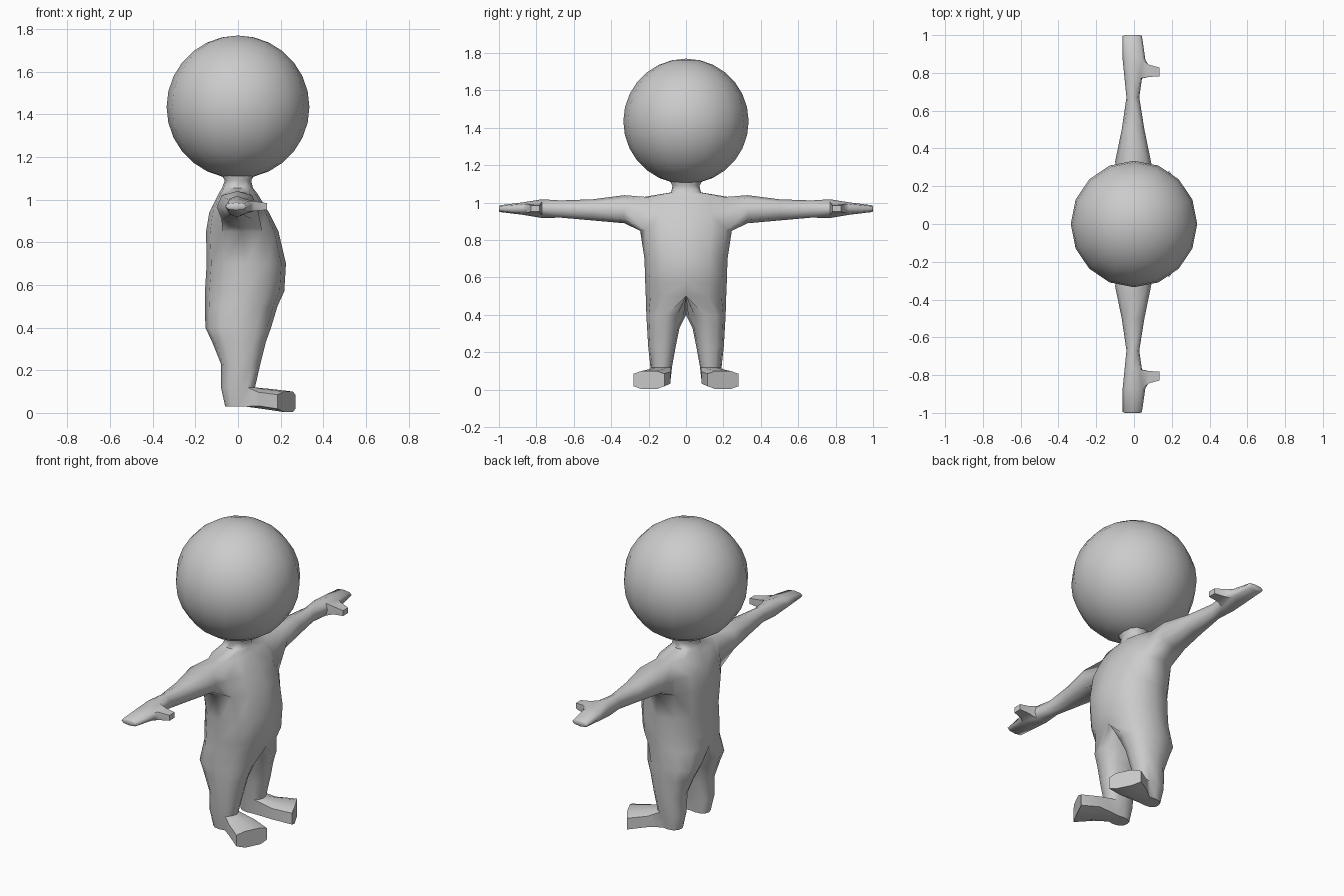
import bpy, bmesh, math
from mathutils import Vector

if "Cube" in bpy.data.objects:
    bpy.data.objects.remove(bpy.data.objects["Cube"])

skin = bpy.data.materials.new("plain grey")
skin.diffuse_color = (0.6, 0.6, 0.6, 1)
skin.use_nodes = True
skin.node_tree.nodes["Principled BSDF"].inputs["Base Color"].default_value = skin.diffuse_color


def finish(obj, angle):
    obj.data.materials.append(skin)
    bpy.ops.object.select_all(action='DESELECT')
    obj.select_set(True)
    bpy.context.view_layer.objects.active = obj
    bpy.ops.object.shade_smooth_by_angle(angle=math.radians(angle))


# Head
bpy.ops.mesh.primitive_uv_sphere_add(segments=16, ring_count=14, radius=0.335, location=(0, 0, 1.435))
head = bpy.context.object
head.name = "head"
finish(head, 60)

bm = bmesh.new()


def bridge(a, b):
    n = len(a)
    return [bm.faces.new((a[i], a[(i + 1) % n], b[(i + 1) % n], b[i])) for i in range(n)]


def add_loop(points):
    return [bm.verts.new(p) for p in points]


def power(v, e):
    return math.copysign(abs(v) ** e, v)


# One half of the legs and torso: z, back x, front x, inner y, centre y, outer y
sections = [
    (0.03, -0.06, 0.06, 0.085, 0.125, 0.175),
    (0.12, -0.08, 0.08, 0.075, 0.125, 0.19),
    (0.23, -0.08, 0.105, 0.055, 0.12, 0.202),
    (0.33, -0.12, 0.13, 0.035, 0.11, 0.208),
    (0.40, -0.153, 0.155, 0.0, 0.10, 0.212),
    (0.50, -0.155, 0.185, 0.0, 0.0, 0.215),
    (0.57, -0.155, 0.217, 0.0, 0.0, 0.218),
    (0.70, -0.147, 0.225, 0.0, 0.0, 0.222),
    (0.85, -0.15, 0.19, 0.0, 0.0, 0.245),
    (0.94, -0.135, 0.145, 0.0, 0.0, 0.24),
    (1.03, -0.09, 0.09, 0.0, 0.0, 0.23),
    (1.055, -0.075, 0.07, 0.0, 0.0, 0.08),
    (1.09, -0.062, 0.062, 0.0, 0.0, 0.072),
    (1.14, -0.09, 0.09, 0.0, 0.0, 0.10),
]
rings = []
for z, xb, xf, yi, yc, yo in sections:
    ring = []
    for k in range(12):
        a = math.radians(-90 + 30 * k)
        s, c = power(math.sin(a), 0.85), power(math.cos(a), 0.85)
        x = (xb + xf) / 2 + (xf - xb) / 2 * s
        y = yc + c * ((yo - yc) if c > 0 else (yc - yi))
        ring.append((x, 0 if abs(y) < 1e-4 else y, z))
    rings.append(add_loop(ring))

for r in range(len(rings) - 1):
    for k in range(12):
        foot_hole = r == 0 and 4 <= k <= 7
        arm_hole = r in (8, 9) and k in (2, 3)
        if foot_hole or arm_hole:
            continue
        j = (k + 1) % 12
        quad = (rings[r][k], rings[r][j], rings[r + 1][j], rings[r + 1][k])
        if all(v.co.y < 1e-4 for v in quad):
            continue
        bm.faces.new(quad)
bm.faces.new(rings[0])

# Foot, splayed outwards from the front of the ankle
loop = rings[0][4:9] + rings[1][8:3:-1]
side = Vector((-0.45, 0.89, 0))
for cx, cy, half, zb, zt in ((0.13, 0.15, 0.076, 0.018, 0.112), (0.228, 0.198, 0.093, 0.004, 0.10)):
    pts = []
    for i in range(10):
        u = 1 - (i if i < 5 else 9 - i) / 2
        p = Vector((cx, cy, zb if i < 5 else zt)) + side * half * u
        if abs(u) == 1:
            p.z += 0.015 if i < 5 else -0.015
        else:
            p.x += 0.008
        pts.append(p)
    new = add_loop(pts)
    bridge(loop, new)
    loop = new
bm.faces.new(loop)

# Arm and hand: y, back x, front x, bottom z, top z
arm = [
    (0.33, -0.10, 0.09, 0.89, 1.04),
    (0.50, -0.065, 0.055, 0.905, 1.018),
    (0.67, -0.04, 0.028, 0.92, 1.012),
    (0.77, -0.05, 0.042, 0.918, 1.018),
    (0.87, -0.06, 0.06, 0.935, 1.002),
    (0.995, -0.06, 0.042, 0.95, 0.986),
    (1.0, -0.05, 0.032, 0.956, 0.982),
]
a, b, c = rings[8], rings[9], rings[10]
loop = [a[2], a[3], a[4], b[4], c[4], c[3], c[2], b[2]]
arm_loops = []
for y, xb, xf, zb, zt in arm:
    pts = []
    for i in range(8):
        t = math.radians(-135 + 45 * i)
        pts.append(((xb + xf) / 2 + (xf - xb) / 2 * power(math.cos(t), 0.8), y,
                    (zb + zt) / 2 + (zt - zb) / 2 * power(math.sin(t), 0.9)))
    new = add_loop(pts)
    faces = bridge(loop, new)
    if y == 0.87:
        bmesh.ops.delete(bm, geom=faces[2:4], context='FACES_ONLY')
    arm_loops.append(new)
    loop = new
bm.faces.new(loop)

# Thumb, drawn forward out of the palm
p, q = arm_loops[3], arm_loops[4]
loop = [p[2], q[2], q[3], q[4], p[4], p[3]]
for x, y0, y1, zb, zt in ((0.075, 0.778, 0.845, 0.947, 0.993), (0.135, 0.782, 0.828, 0.952, 0.984)):
    zm = (zb + zt) / 2
    new = add_loop([(x, y0, zb), (x, y1, zb), (x, y1, zm), (x, y1, zt), (x, y0, zt), (x, y0, zm)])
    bridge(loop, new)
    loop = new
bm.faces.new(loop)

# Mirror the half into the whole body
bmesh.ops.mirror(bm, geom=bm.verts[:] + bm.edges[:] + bm.faces[:], axis='Y', merge_dist=0.0)
bmesh.ops.remove_doubles(bm, verts=bm.verts[:], dist=0.0005)
loose = [v for v in bm.verts if not v.link_faces]
bmesh.ops.delete(bm, geom=loose, context='VERTS')
bmesh.ops.recalc_face_normals(bm, faces=bm.faces[:])
mesh = bpy.data.meshes.new("body")
bm.to_mesh(mesh)
bm.free()
body = bpy.data.objects.new("body", mesh)
bpy.context.collection.objects.link(body)
finish(body, 60)
